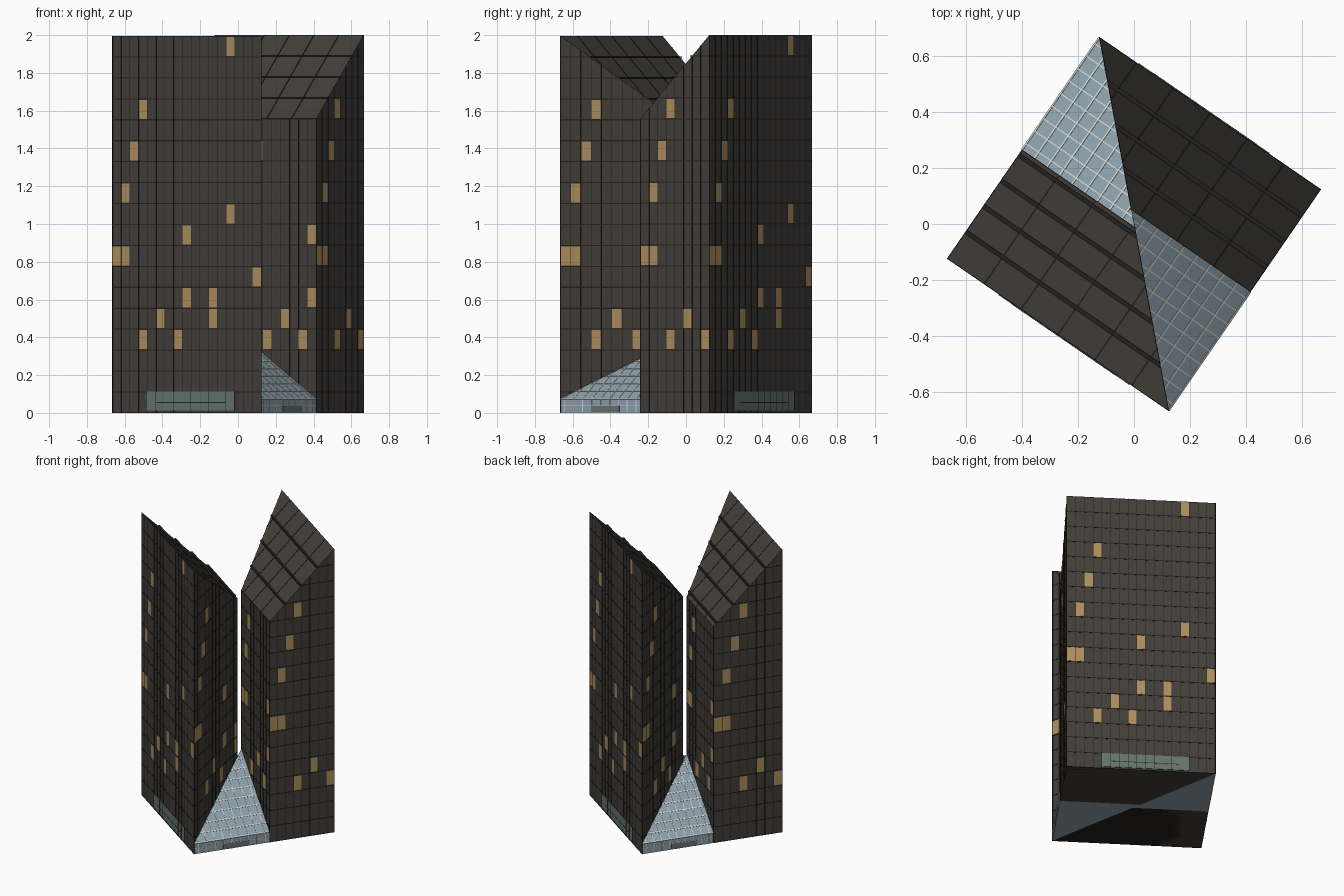
import bpy, bmesh, math
from mathutils import Vector

if "Cube" in bpy.data.objects:
    bpy.data.objects.remove(bpy.data.objects["Cube"])

H = 0.478                      # half side of the square plan
FLOORS = 18
BAY = 0.0565
# lit windows as (bay from the left, floor), same pattern on each wall
LIT = [(13, 17), (3, 14), (2, 12), (1, 10), (13, 9), (8, 8), (0, 7), (1, 7), (16, 6),
       (8, 5), (11, 5), (11, 4), (5, 4), (3, 3), (7, 3)]


def material(name, rgb):
    m = bpy.data.materials.new(name)
    m.diffuse_color = (*rgb, 1)
    m.use_nodes = True
    m.node_tree.nodes["Principled BSDF"].inputs["Base Color"].default_value = m.diffuse_color
    return m


WALL = material("bronze_wall", (0.055, 0.049, 0.042))
LINE = material("dark_line", (0.016, 0.015, 0.013))
GLOW = material("lit_window", (0.42, 0.27, 0.11))
GLASS = material("atrium_glass", (0.27, 0.36, 0.41))
WHITE = material("white_mullion", (0.65, 0.68, 0.68))
DOOR = material("entrance_glass", (0.13, 0.175, 0.155))


def prism(bm, bottom, top):
    a = [bm.verts.new(p) for p in bottom]
    b = [bm.verts.new(p) for p in top]
    n = len(a)
    bm.faces.new(a[::-1])
    bm.faces.new(b)
    for i in range(n):
        j = (i + 1) % n
        bm.faces.new((a[i], a[j], b[j], b[i]))


def bar(bm, p, q, normal, width, depth):
    """Box from p to q lying on a surface with the given normal."""
    p, q, n = Vector(p), Vector(q), Vector(normal).normalized()
    if (q - p).length < 0.004:
        return
    s = (q - p).normalized().cross(n) * width / 2
    n = n * depth
    ring = [s + n, -s + n, -s - n, s - n]
    prism(bm, [p + r for r in ring], [q + r for r in ring])


def finish(bm, name, mat, angle):
    bmesh.ops.recalc_face_normals(bm, faces=bm.faces)
    me = bpy.data.meshes.new(name)
    bm.to_mesh(me)
    bm.free()
    me.materials.append(mat)
    ob = bpy.data.objects.new(name, me)
    ob.rotation_euler.z = angle
    bpy.context.collection.objects.link(ob)


def tower(side, v0, top, angle):
    roof = lambda v: top - (H - v)            # 45 degree shed roof
    storey = top / FLOORS
    A, B, F, P = Vector((-H, H)), Vector((H, H)), Vector((H, v0)), Vector((-v0, v0))

    # main trapezoid body with sloped top
    bm = bmesh.new()
    plan = [A, P, F, B]
    prism(bm, [(p.x, p.y, 0) for p in plan], [(p.x, p.y, roof(p.y)) for p in plan])
    finish(bm, side + "_tower_body", WALL, angle)

    # floor bands, which break through the roof as dark strips
    bm = bmesh.new()
    e, lip, t = 0.0015, 0.012, 0.006
    for k in range(FLOORS):
        z = k * storey
        vm = max(v0 - e, H - (top - z) - lip)
        ring = [(-H - 2.414 * e, H + e), (-vm - 1.414 * e, vm), (H + e, vm), (H + e, H + e)]
        z0 = max(0, z - t / 2)
        prism(bm, [(x, y, z0) for x, y in ring], [(x, y, z + t / 2) for x, y in ring])
    finish(bm, side + "_floor_bands", LINE, angle)

    # vertical mullions and lit windows on all four walls
    mull, glow = bmesh.new(), bmesh.new()
    for a, b in ((B, A), (F, B), (P, F), (A, P)):
        d = b - a
        bays = round(d.length / BAY)
        n = (d.y, -d.x, 0)
        for i in range(bays + 1):
            p = a + d * i / bays
            bar(mull, (p.x, p.y, 0), (p.x, p.y, roof(p.y)), n, 0.003, 0.002)
        for i, k in LIT:
            p = a + d * (i + 0.5) / bays
            if i < bays and (k + 1) * storey < roof(p.y) + 0.02:
                bar(glow, (p.x, p.y, k * storey + 0.005), (p.x, p.y, (k + 1) * storey - 0.005),
                    n, d.length / bays - 0.004, 0.0012)
    finish(mull, side + "_wall_mullions", LINE, angle)
    finish(glow, side + "_lit_windows", GLOW, angle)

    # roof seams running down the slope
    bm = bmesh.new()
    for i in range(1, 6):
        u = -H + 2 * H * i / 6
        v = max(v0, -u)
        bar(bm, (u, H, top), (u, v, roof(v)), (0, -1, 1), 0.006, 0.002)
    finish(bm, side + "_roof_seams", LINE, angle)

    # street entrance on the long wall
    bm = bmesh.new()
    u0, u1 = H - 4 * 2 * H / 17, H - 14 * 2 * H / 17
    bar(bm, (u0, H, 0.062), (u1, H, 0.062), (0, 1, 0), 0.1, 0.004)
    finish(bm, side + "_entrance", DOOR, angle)
    bm = bmesh.new()
    for i in range(11):
        u = u0 + (u1 - u0) * i / 10
        bar(bm, (u, H, 0.012), (u, H, 0.112), (0, 1, 0), 0.002, 0.0048)
    bar(bm, (u0 - 0.06, H, 0.055), (u1 + 0.06, H, 0.055), (0, 1, 0), 0.003, 0.0048)
    finish(bm, side + "_entrance_frame", LINE, angle)


def atrium(side, v0, angle):
    eave, slope = 0.075, 0.7
    z = lambda u: eave + (H - u) * slope
    plan = [(H, -H), (H, v0), (-v0, v0)]

    # triangular glass wedge
    bm = bmesh.new()
    prism(bm, [(u, v, 0) for u, v in plan], [(u, v, z(u)) for u, v in plan])
    finish(bm, side + "_atrium_glass", GLASS, angle)

    # white glazing grid on the slope and the low wall
    bm = bmesh.new()
    n = (slope, 0, 1)
    for i in range(9):
        u = H - (H + v0) * i / 9
        bar(bm, (u, -u, z(u)), (u, v0, z(u)), n, 0.007, 0.002)
        v = -H + (H + v0) * (i + 0.5) / 9
        bar(bm, (H, v, eave), (-v, v, z(-v)), n, 0.004, 0.002)
        bar(bm, (H, v, 0), (H, v, eave), (1, 0, 0), 0.004, 0.002)
    for h in (0.004, 0.04):
        bar(bm, (H, -H, h), (H, v0, h), (1, 0, 0), 0.004, 0.002)
    finish(bm, side + "_atrium_mullions", WHITE, angle)

    # atrium door
    bm = bmesh.new()
    bar(bm, (H, -0.28, 0.022), (H, -0.10, 0.022), (1, 0, 0), 0.034, 0.003)
    finish(bm, side + "_atrium_door", DOOR, angle)


# the two halves face each other across a narrow slot
TURN = math.radians(-34.5)
for side, v0, top, angle in (("back", 0.037, 2.0, TURN), ("front", 0.009, 1.995, TURN + math.pi)):
    tower(side, v0, top, angle)
    atrium(side, v0, angle)
